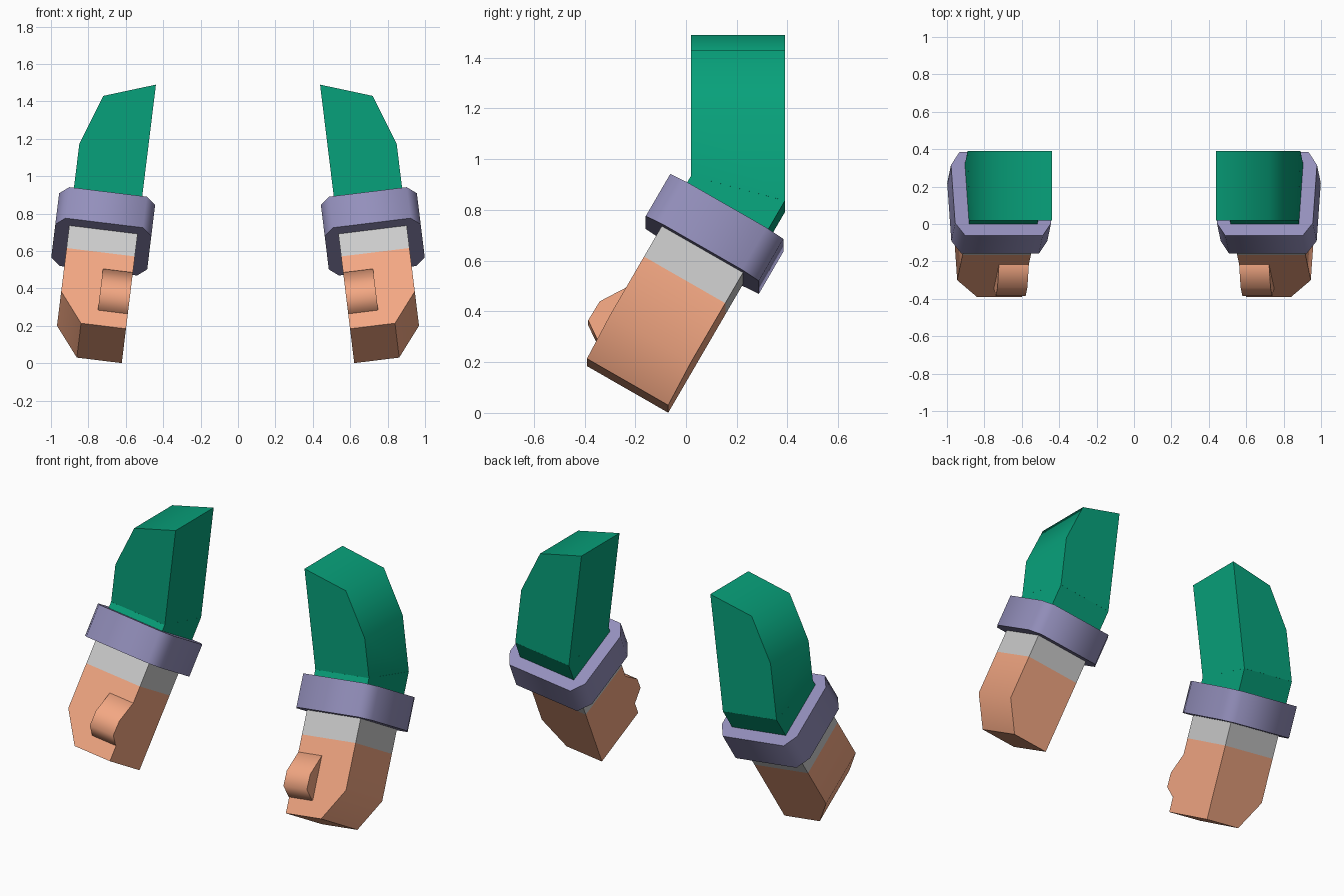
import bpy, bmesh, math
from mathutils import Matrix, Vector

if "Cube" in bpy.data.objects:
    bpy.data.objects.remove(bpy.data.objects["Cube"])

# Whole arm leans in towards the centre; the forearm also swings forward at the elbow
ARM = Matrix.Rotation(math.radians(-7), 4, 'Y')
S, C = 0.5, math.sqrt(3) / 2
# forearm axes: x = width, y = back to front, z = fingertips to elbow
FORE = ARM @ Matrix(((1, 0, 0, 0),
                     (0, -C, S, -0.07),
                     (0, S, C, -0.075),
                     (0, 0, 0, 1)))


def material(name, rgb):
    m = bpy.data.materials.new(name)
    m.diffuse_color = (*[(v / 255) ** 2.2 for v in rgb], 1)
    m.use_nodes = True
    m.node_tree.nodes["Principled BSDF"].inputs["Base Color"].default_value = m.diffuse_color
    return m


def loft(name, a, b, matrix, mat=None, angle=30):
    """Closed solid between two matching loops, mirrored to the other arm."""
    bm = bmesh.new()
    la = [bm.verts.new(matrix @ Vector(p)) for p in a]
    lb = [bm.verts.new(matrix @ Vector(p)) for p in b]
    bm.faces.new(la)
    bm.faces.new(lb[::-1])
    n = len(a)
    for i in range(n):
        j = (i + 1) % n
        bm.faces.new((la[i], la[j], lb[j], lb[i]))
    bmesh.ops.recalc_face_normals(bm, faces=bm.faces[:])
    me = bpy.data.meshes.new(name)
    bm.to_mesh(me)
    bm.free()
    ob = bpy.data.objects.new(name, me)
    bpy.context.collection.objects.link(ob)
    if mat:
        me.materials.append(mat)
    bpy.ops.object.select_all(action='DESELECT')
    ob.select_set(True)
    bpy.context.view_layer.objects.active = ob
    bpy.ops.object.shade_smooth_by_angle(angle=math.radians(angle))
    ob.modifiers.new("mirror", 'MIRROR').use_mirror_merge = False
    return ob


green = material("sleeve_green", (16, 160, 122))
purple = material("cuff_purple", (146, 142, 186))
skin = material("skin", (243, 166, 130))

IN, OUT, DEPTH = 0.617, 0.985, 0.37

# Upper sleeve with rounded shoulder and mitred elbow
shoulder = [(IN, 1.425), (0.889, 1.331), (OUT, 1.06)]
front = [(x, 0.02, z) for x, z in shoulder + [(OUT, 0.82), (IN, 0.82)]]
back = [(x, 0.39, z) for x, z in shoulder + [(OUT, 0.722), (IN, 0.722)]]
loft("upper_sleeve", front, back, ARM, green, 55)

# Short sleeve piece below the elbow, running into the cuff
loft("elbow_sleeve",
     [(IN, 0, 0.92), (OUT, 0, 0.92), (OUT, DEPTH, 0.82), (IN, DEPTH, 0.82)],
     [(IN, 0, 0.7), (OUT, 0, 0.7), (OUT, DEPTH, 0.7), (IN, DEPTH, 0.7)],
     FORE, green)

# Cuff band with chamfered corners
x0, x1, y0, y1, cx, cy = 0.543, 1.06, -0.072, 0.443, 0.05, 0.078
ring = [(x0 + cx, y0), (x1 - cx, y0), (x1, y0 + cy), (x1, y1 - cy),
        (x1 - cx, y1), (x0 + cx, y1), (x0, y1 - cy), (x0, y0 + cy)]
loft("cuff", [(x, y, 0.59) for x, y in ring], [(x, y, 0.783) for x, y in ring],
     FORE, purple, 62)

# Pale wrist
box = [(IN, 0), (OUT, 0), (OUT, DEPTH), (IN, DEPTH)]
loft("wrist", [(x, y, 0.45) for x, y in box], [(x, y, 0.65) for x, y in box], FORE)

# Hand with a slanted outer fingertip corner
palm = [(IN, 0), (0.859, 0), (OUT, 0.18), (OUT, 0.45), (IN, 0.45)]
loft("hand", [(x, 0, z) for x, z in palm], [(x, DEPTH, z) for x, z in palm],
     FORE, skin, 40)

# Thumb bump on the front, flush with the inner side
thumb = [(0.33, 0.35), (DEPTH, 0.35), (0.445, 0.231), (0.447, 0.143),
         (0.375, 0.093), (0.33, 0.093)]
loft("thumb", [(IN, y, z) for y, z in thumb], [(0.778, y, z) for y, z in thumb],
     FORE, skin, 62)
